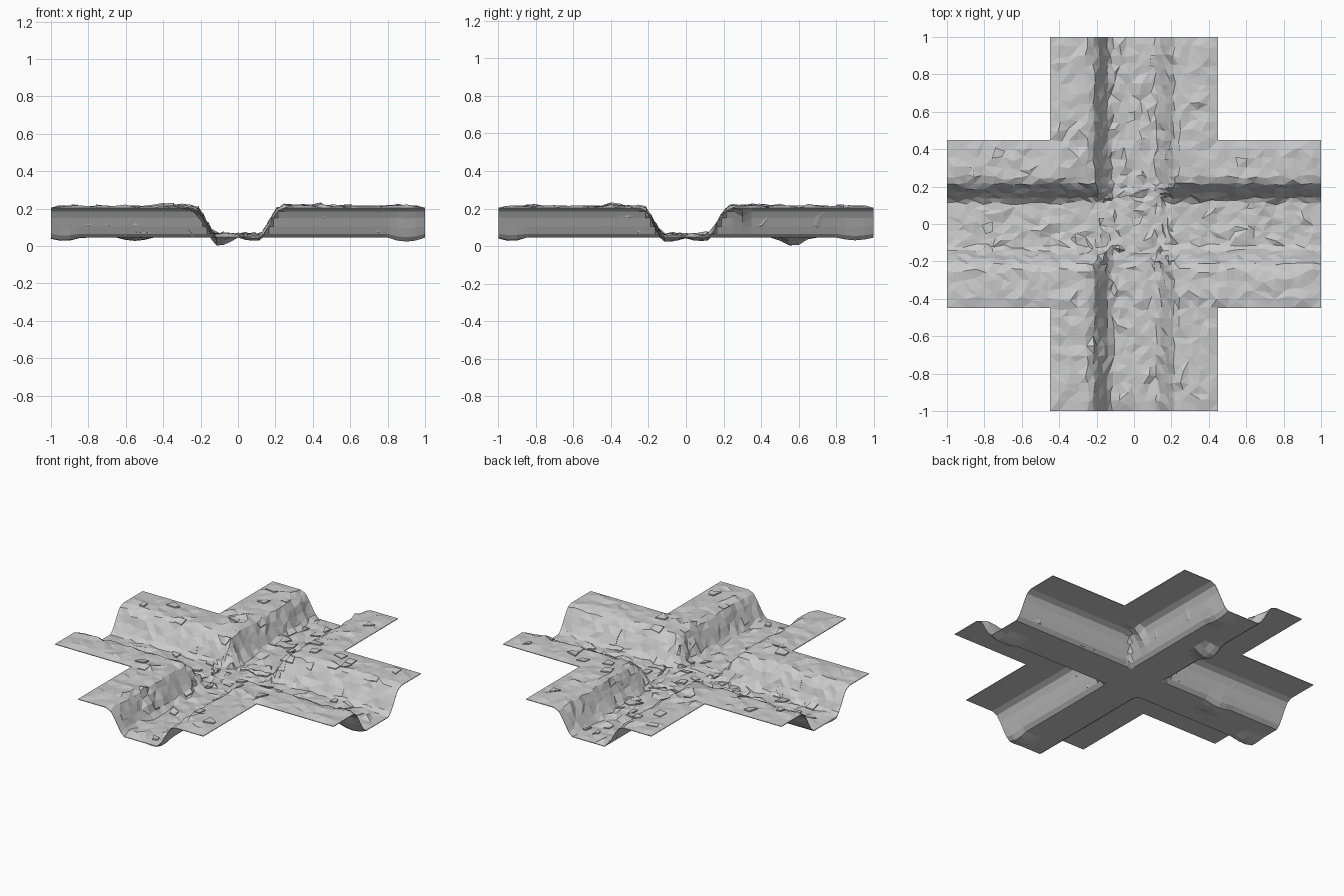
import bpy, bmesh, random
from mathutils import Vector

random.seed(7)
if "Cube" in bpy.data.objects:
    bpy.data.objects.remove(bpy.data.objects["Cube"], do_unlink=True)

FLOOR, BANK, HALF = 0.045, 0.2, 0.45
# Cross-section of the channel: distance from centre line, height
PROFILE = [(0, FLOOR), (0.115, FLOOR), (0.14, 0.065), (0.165, 0.105),
           (0.19, 0.15), (0.215, 0.185), (0.25, BANK), (1, BANK)]


def section(d):
    d = abs(d)
    for (a, ha), (b, hb) in zip(PROFILE, PROFILE[1:]):
        if d <= b:
            return ha + (hb - ha) * (d - a) / (b - a)
    return BANK


def height(x, y):
    return min(section(x), section(y))


# Grid lines: even on floor and banks, denser on the slopes
half = [0.04, 0.08, 0.115, 0.14, 0.165, 0.19, 0.215, 0.25, 0.3, 0.35, 0.4]
half += [HALF + 0.55 * i / 11 for i in range(12)]
lines = [-v for v in reversed(half)] + [0] + half


def on_edge(x, y):
    ax, ay = abs(x), abs(y)
    return max(ax, ay) > 0.999 or (min(ax, ay) > HALF - 0.001)


def cross_sheet(name, point, flip, material):
    """Cross-shaped grid sheet whose vertices come from point(x, y)."""
    bm = bmesh.new()
    verts = {}

    def vert(x, y):
        if (x, y) not in verts:
            verts[x, y] = bm.verts.new(point(x, y))
        return verts[x, y]

    for x0, x1 in zip(lines, lines[1:]):
        for y0, y1 in zip(lines, lines[1:]):
            if min(abs(x0 + x1), abs(y0 + y1)) / 2 > HALF:
                continue
            corners = [(x0, y0), (x1, y0), (x1, y1), (x0, y1)]
            if flip:
                corners.reverse()
            bm.faces.new([vert(*c) for c in corners])
    mesh = bpy.data.meshes.new(name)
    obj = bpy.data.objects.new(name, mesh)
    bpy.context.collection.objects.link(obj)
    mesh.materials.append(material)
    return obj, bm


# Worn bulges on the underside: x, y, radius, depth
BULGES = [(-0.1, 0.57, 0.09, 0.045), (0.21, 0.3, 0.05, 0.03),
          (-0.55, 0.08, 0.09, 0.018), (0.9, -0.1, 0.1, 0.022),
          (-0.93, -0.08, 0.09, 0.018), (0.08, -0.93, 0.08, 0.018),
          (0.1, 0.9, 0.09, 0.015), (-0.2, -0.5, 0.06, 0.03)]


def under_point(x, y):
    z = height(x, y)
    for bx, by, r, depth in BULGES:
        d = (Vector((x, y)) - Vector((bx, by))).length / r
        z -= depth * max(0, 1 - d * d)
    return x, y, max(z, 0)


def rough_point(x, y):
    z = height(x, y) + 0.004
    if on_edge(x, y):
        return x, y, z
    slope = abs(z - 0.125) < 0.07
    j = 0.008 if slope else 0.014
    lift = random.uniform(0, 0.013) + (random.random() < 0.12) * 0.01
    return x + random.uniform(-j, j), y + random.uniform(-j, j), z + lift


stone = bpy.data.materials.new("grey stone")
stone.use_nodes = True
colour = (0.6, 0.6, 0.6, 1)
stone.diffuse_color = colour
stone.node_tree.nodes["Principled BSDF"].inputs["Base Color"].default_value = colour

# Smooth underside of the crossing
under, bm = cross_sheet("trench_underside", under_point, True, stone)
bm.to_mesh(under.data)
bm.free()

# Rough rocky surface on top
top, bm = cross_sheet("rocky_ground", rough_point, False, stone)
inner = [f for f in bm.faces if not any(v.is_boundary for v in f.verts)]

# Scattered raised slabs
slabs = random.sample(inner, len(inner) // 14)
raised = bmesh.ops.extrude_discrete_faces(bm, faces=slabs)["faces"]
for f in raised:
    bmesh.ops.translate(bm, verts=f.verts, vec=(0, 0, random.uniform(0.003, 0.009)))
bmesh.ops.triangulate(bm, faces=bm.faces)

# Thin rim closing the ground down onto the underside
rim = [e for e in bm.edges if e.is_boundary and all(on_edge(v.co.x, v.co.y) for v in e.verts)]
skirt = bmesh.ops.extrude_edge_only(bm, edges=rim)["geom"]
for v in (g for g in skirt if isinstance(g, bmesh.types.BMVert)):
    v.co.z = under_point(v.co.x, v.co.y)[2]
bm.to_mesh(top.data)
bm.free()
